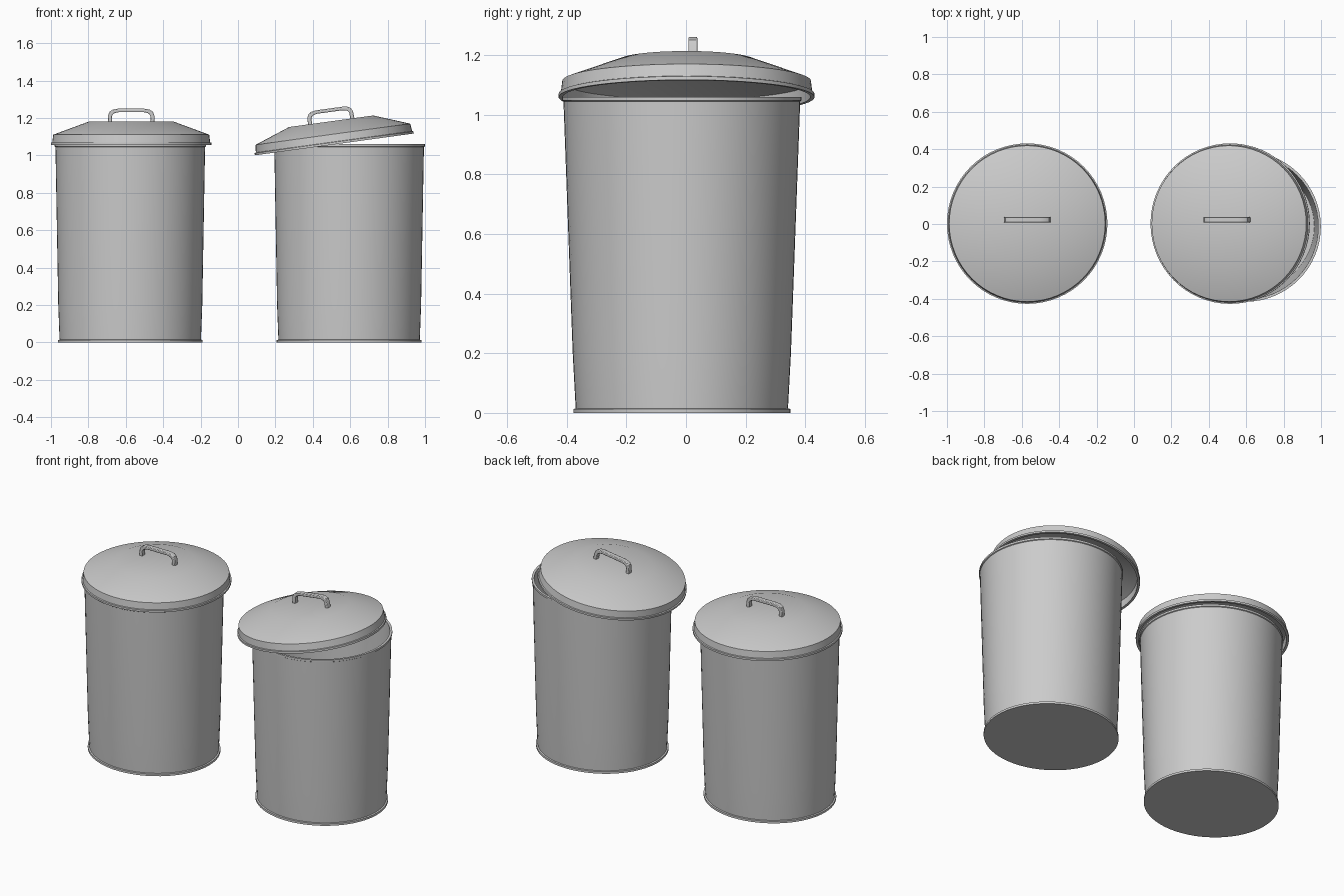
import bpy, bmesh, math
from mathutils import Matrix, Vector

if "Cube" in bpy.data.objects:
    bpy.data.objects.remove(bpy.data.objects["Cube"])

SEGS = 64


def finish(bm, name, matrix):
    bmesh.ops.recalc_face_normals(bm, faces=bm.faces)
    mesh = bpy.data.meshes.new(name)
    bm.to_mesh(mesh)
    bm.free()
    ob = bpy.data.objects.new(name, mesh)
    bpy.context.collection.objects.link(ob)
    ob.matrix_world = matrix
    bpy.ops.object.select_all(action='DESELECT')
    ob.select_set(True)
    bpy.context.view_layer.objects.active = ob
    bpy.ops.object.shade_smooth_by_angle(angle=math.radians(30))
    return ob


def lathe(name, profile, matrix):
    """Closed solid of revolution; profile rows are (x radius, y radius, z)."""
    bm = bmesh.new()
    rings = []
    for rx, ry, z in profile:
        ring = []
        for i in range(SEGS):
            a = 2 * math.pi * i / SEGS
            ring.append(bm.verts.new((rx * math.cos(a), ry * math.sin(a), z)))
        rings.append(ring)
    for low, high in zip(rings, rings[1:]):
        for i in range(SEGS):
            j = (i + 1) % SEGS
            bm.faces.new((low[i], low[j], high[j], high[i]))
    bm.faces.new(rings[0])
    bm.faces.new(rings[-1])
    return finish(bm, name, matrix)


def handle(name, matrix):
    # half outline of the bar, mirrored to a full arch and given depth
    outer = [(0.126, 0.115), (0.123, 0.160), (0.116, 0.178), (0.098, 0.190), (0.070, 0.194)]
    inner = [(0.104, 0.115), (0.102, 0.155), (0.098, 0.164), (0.088, 0.171), (0.068, 0.175)]
    mirrored = lambda pts: pts + [(-x, z) for x, z in reversed(pts)]
    bm = bmesh.new()
    rows = []
    for (xo, zo), (xi, zi) in zip(mirrored(outer), mirrored(inner)):
        rows.append([bm.verts.new(p) for p in (
            (xo, 0.006, zo), (xo, 0.036, zo), (xi, 0.036, zi), (xi, 0.006, zi))])
    for a, b in zip(rows, rows[1:]):
        for i in range(4):
            j = (i + 1) % 4
            bm.faces.new((a[i], a[j], b[j], b[i]))
    bm.faces.new(rows[0])
    bm.faces.new(rows[-1])
    ob = finish(bm, name, matrix)
    bevel = ob.modifiers.new("soft_edges", 'BEVEL')
    bevel.width = 0.004
    bevel.segments = 2
    bevel.limit_method = 'ANGLE'
    bevel.angle_limit = math.radians(50)


# Can: foot ring, tapering wall, rim lip, then down the inside to the floor
CAN = [(0.387, 0.364, 0.0), (0.387, 0.364, 0.013), (0.378, 0.356, 0.015),
       (0.385, 0.366, 0.20), (0.400, 0.397, 1.045), (0.405, 0.402, 1.048),
       (0.405, 0.402, 1.060), (0.391, 0.388, 1.060), (0.391, 0.388, 1.045),
       (0.377, 0.358, 0.20), (0.370, 0.348, 0.015)]

# Lid: hollow inside, brim, upright band, sloping crown with flat middle
LID = [(r, r, z) for r, z in [
    (0.225, 0.117), (0.411, 0.048), (0.415, 0.0), (0.429, 0.0), (0.429, 0.012),
    (0.422, 0.014), (0.417, 0.055), (0.227, 0.125)]]


def trash_can(side, can_x, lid_x, lid_z, tilt):
    lathe(side + "_can_body", CAN, Matrix.Translation((can_x, -0.014, 0)))
    m = Matrix.Translation((lid_x, 0.002, lid_z)) @ Matrix.Rotation(-tilt, 4, 'Y')
    lathe(side + "_can_lid", LID, m)
    handle(side + "_lid_handle", m)


trash_can("left", -0.576, -0.571, 1.056, 0)
trash_can("right", 0.594, 0.515, 1.059, math.radians(7.8))
